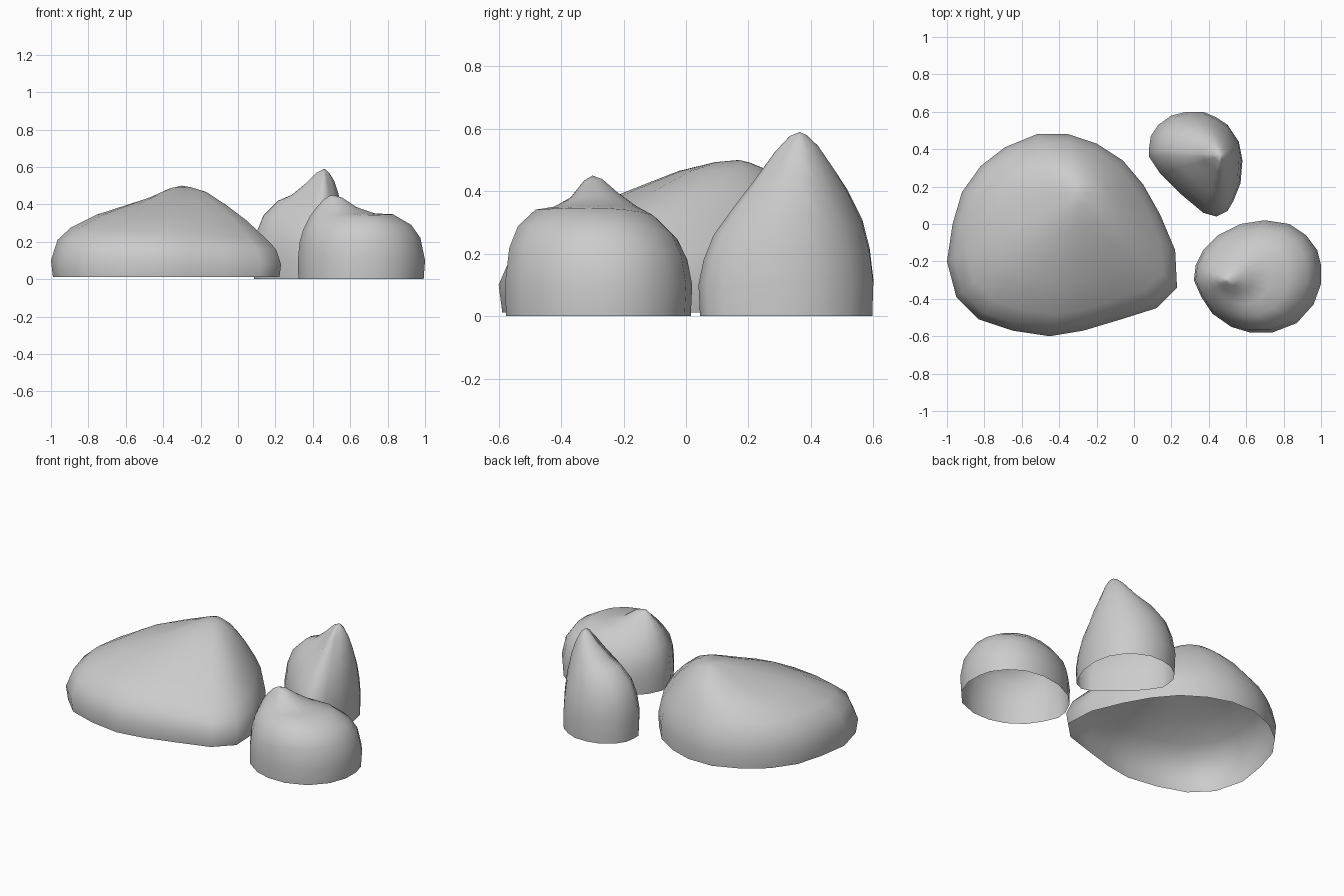
import bpy, bmesh, math

stone = bpy.data.materials.new("stone grey")
stone.diffuse_color = (0.6, 0.6, 0.6, 1)

# distance from the peak (1 = outline) of each ring above the wall
RINGS = (1.0, 0.95, 0.85, 0.65, 0.45, 0.25, 0.1)


def slope_at(slopes, angle):
    """Blend the ring heights of the two compass slopes around an angle."""
    keys = sorted(slopes)
    for i, a in enumerate(keys):
        b = keys[(i + 1) % len(keys)]
        span = (b - a) % 360
        t = ((angle - a) % 360) / span
        if t <= 1:
            t = t * t * (3 - 2 * t)
            return [p + (q - p) * t for p, q in zip(slopes[a], slopes[b])]


def rock(name, outline, peak, base, slopes):
    """Open-bottomed boulder: rings shrink from the outline to the peak."""
    px, py, pz = peak
    bm = bmesh.new()
    columns = []
    for x, y in outline:
        dx, dy = x - px, y - py
        heights = slope_at(slopes, math.degrees(math.atan2(dy, dx)) % 360)
        col = [bm.verts.new((px + dx * 0.985, py + dy * 0.985, base))]
        for f, z in zip(RINGS, heights):
            col.append(bm.verts.new((px + dx * f, py + dy * f, z)))
        columns.append(col)
    top = bm.verts.new((px, py, pz))
    for a, b in zip(columns, columns[1:] + columns[:1]):
        for i in range(len(a) - 1):
            bm.faces.new((a[i], b[i], b[i + 1], a[i + 1]))
        bm.faces.new((a[-1], b[-1], top))
    bmesh.ops.recalc_face_normals(bm, faces=bm.faces)
    if sum(f.normal.z for f in bm.faces) < 0:
        bmesh.ops.reverse_faces(bm, faces=bm.faces)
    for f in bm.faces:
        f.smooth = True
    me = bpy.data.meshes.new(name)
    bm.to_mesh(me)
    bm.free()
    me.materials.append(stone)
    ob = bpy.data.objects.new(name, me)
    bpy.context.collection.objects.link(ob)
    return ob


# broad low boulder on the left
rock("broad_boulder",
     [(-1, -.2), (-.97, 0), (-.92, .17), (-.82, .31), (-.69, .41), (-.52, .48),
      (-.35, .48), (-.2, .43), (-.06, .34), (.05, .21), (.14, .05), (.22, -.14),
      (.23, -.34), (.12, -.45), (-.07, -.51), (-.27, -.57), (-.45, -.6),
      (-.65, -.57), (-.83, -.51), (-.95, -.39)],
     (-.3, .17, .5), .012,
     {0: (.1, .18, .24, .34, .42, .475, .493),
      90: (.1, .18, .26, .36, .43, .475, .493),
      205: (.1, .21, .275, .345, .39, .435, .483),
      260: (.1, .19, .255, .34, .405, .465, .493),
      320: (.08, .16, .215, .315, .395, .465, .49)})

# rounded boulder with a nub, front right
rock("nub_boulder",
     [(1, -.22), (.98, -.14), (.92, -.06), (.83, 0), (.7, .02), (.57, 0),
      (.45, -.06), (.37, -.14), (.33, -.22), (.32, -.3), (.36, -.39), (.42, -.48),
      (.52, -.55), (.62, -.58), (.74, -.58), (.87, -.53), (.96, -.43), (1, -.32)],
     (.51, -.3, .45), 0,
     {0: (.1, .22, .29, .347, .352, .385, .435),
      85: (.1, .17, .235, .3, .35, .4, .44),
      180: (.1, .2, .265, .34, .39, .43, .446),
      265: (.1, .18, .25, .31, .345, .385, .435),
      315: (.1, .22, .29, .342, .35, .375, .43)})

# tall pointed boulder, back right
rock("pointed_boulder",
     [(.08, .4), (.09, .47), (.13, .53), (.2, .58), (.28, .6), (.37, .6), (.44, .57),
      (.5, .53), (.56, .44), (.58, .34), (.57, .22), (.53, .12), (.5, .07),
      (.44, .04), (.37, .06), (.25, .16), (.14, .27), (.08, .36)],
     (.46, .365, .59), 0,
     {0: (.1, .22, .33, .46, .53, .568, .585),
      90: (.1, .19, .28, .39, .48, .55, .58),
      170: (.14, .25, .345, .42, .452, .515, .57),
      225: (.1, .2, .28, .37, .43, .5, .57),
      270: (.1, .18, .26, .35, .435, .525, .577)})
